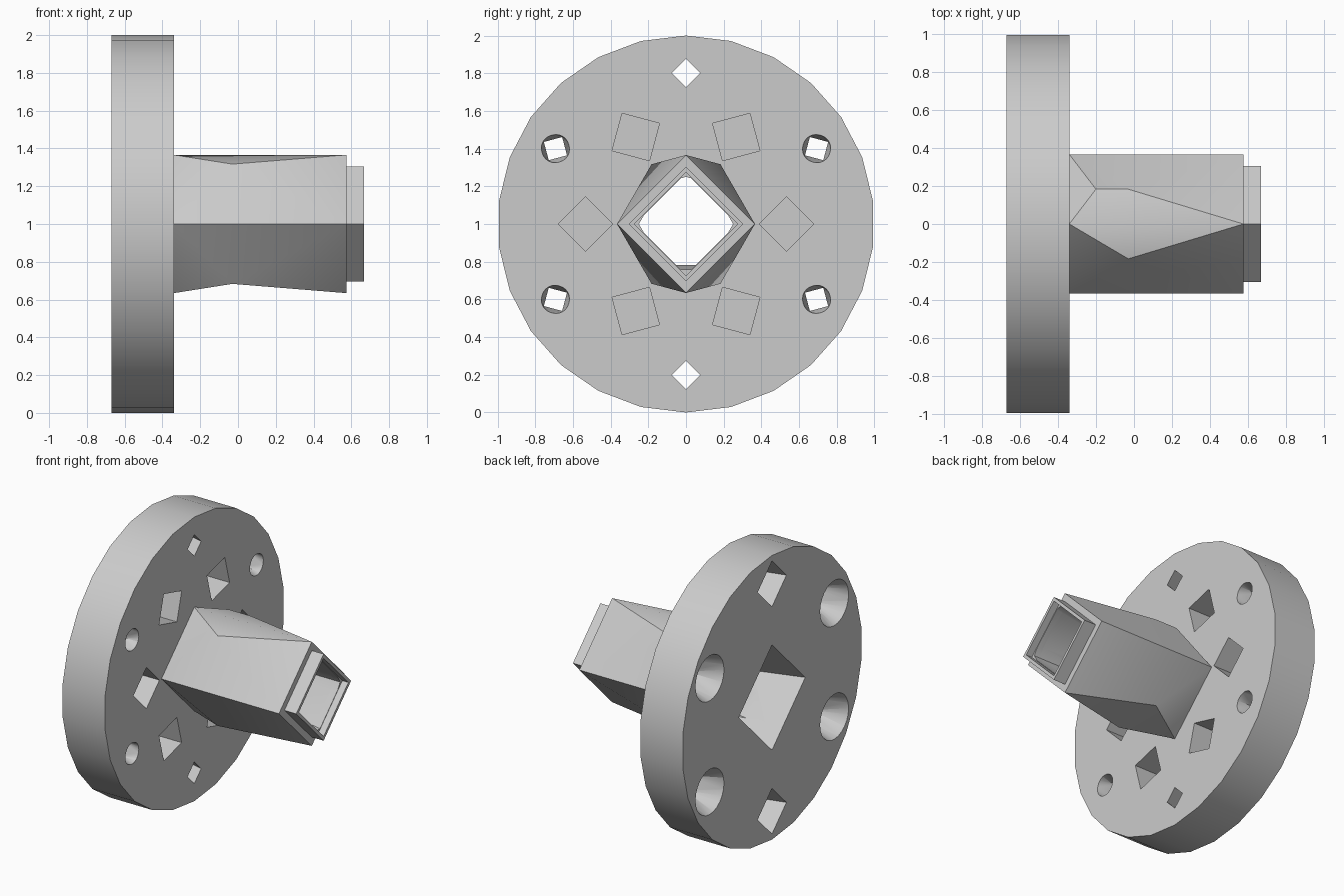
import bpy, bmesh
from math import sin, cos, radians, pi

cube = bpy.data.objects.get("Cube")
if cube:
    bpy.data.objects.remove(cube, do_unlink=True)

grey = bpy.data.materials.new("light grey")
grey.use_nodes = True
colour = (0.6, 0.6, 0.6, 1)
grey.diffuse_color = colour
grey.node_tree.nodes["Principled BSDF"].inputs["Base Color"].default_value = colour

MID = 1.0               # height of the main axis, which runs along x
BACK, FACE = -0.67, -0.34   # the two sides of the flange


def finish(name, bm):
    bmesh.ops.recalc_face_normals(bm, faces=bm.faces)
    mesh = bpy.data.meshes.new(name)
    bm.to_mesh(mesh)
    bm.free()
    mesh.materials.append(grey)
    obj = bpy.data.objects.new(name, mesh)
    bpy.context.collection.objects.link(obj)
    return obj


def ring(x, r, n, angle, cy=0, cz=MID):
    return [(x, cy + r * cos(angle + 2 * pi * i / n), cz + r * sin(angle + 2 * pi * i / n))
            for i in range(n)]


def loft(name, start, end):
    """Solid between two convex rings, which may differ in side count."""
    bm = bmesh.new()
    if len(start) == len(end):
        a = [bm.verts.new(p) for p in start]
        b = [bm.verts.new(p) for p in end]
        bm.faces.new(a)
        bm.faces.new(b)
        for i in range(len(a)):
            j = (i + 1) % len(a)
            bm.faces.new((a[i], a[j], b[j], b[i]))
    else:
        verts = [bm.verts.new(p) for p in start + end]
        bmesh.ops.convex_hull(bm, input=verts)
    return finish(name, bm)


def square_to_hex(name, x0, x1, r):
    """Square at both ends, swelling to a hexagon between them."""
    bm = bmesh.new()
    a = [bm.verts.new(p) for p in ring(x0, r, 4, 0)]   # +y, top, -y, bottom
    b = [bm.verts.new(p) for p in ring(x1, r, 4, 0)]
    corner = {}
    for sy in (1, -1):
        for sz in (1, -1):
            side, end = (0 if sy > 0 else 2), (1 if sz > 0 else 3)
            y, z = sy * r / 2, MID + sz * r * sin(pi / 3)
            p = q = bm.verts.new((-0.03, y, z))
            if sy > 0 and sz > 0:
                q = bm.verts.new((-0.2, y, z))
                bm.faces.new((a[side], q, p))
                bm.faces.new((a[end], q, p))
            bm.faces.new((a[end], a[side], q))
            bm.faces.new((a[side], b[side], p))
            bm.faces.new((b[side], b[end], p))
            if sz > 0:
                bm.faces.new((a[end], p, b[end]))
            corner[sy, sz] = p
    low = (corner[1, -1], corner[-1, -1])
    bm.faces.new((a[3],) + low)
    bm.faces.new((b[3],) + low)
    bm.faces.new(a)
    bm.faces.new(b)
    return finish(name, bm)


def cut(obj, cutters):
    for c in cutters:
        c.hide_render = True
        mod = obj.modifiers.new("cut", "BOOLEAN")
        mod.operation = "DIFFERENCE"
        mod.solver = "EXACT"
        mod.object = c
        bpy.ops.object.select_all(action="DESELECT")
        bpy.context.view_layer.objects.active = obj
        obj.select_set(True)
        bpy.ops.object.modifier_apply(modifier=mod.name)


# Main solids
flange = loft("flange", ring(BACK, 1, 26, pi / 2), ring(FACE, 1, 26, pi / 2))
hub = square_to_hex("hub", FACE, 0.575, 0.366)
collar = loft("collar", ring(0.57, 0.305, 4, 0), ring(0.667, 0.305, 4, 0))

# Central bore: wide at the back, stepped at the tip
bore = square_to_hex("bore_cutter", -0.8, 0.8, 0.25)
flare = loft("flare_cutter", ring(BACK - 0.01, 0.373, 4, 0), ring(-0.3, 0.255, 4, 0))
step = loft("step_cutter", ring(0.62, 0.275, 4, 0), ring(0.7, 0.275, 4, 0))

# Bolt holes around the rim, countersunk at the back
holes = []
for k in range(6):
    t = radians(30 + 60 * k)
    at = (0.8 * cos(t), MID + 0.8 * sin(t))
    if k in (1, 4):
        holes.append(loft("hole_cutter", ring(BACK - 0.01, 0.163, 4, t, *at),
                          ring(FACE + 0.01, 0.073, 4, t, *at)))
    else:
        holes.append(loft("hole_cutter", ring(-0.7, 0.071, 4, t, *at),
                          ring(-0.3, 0.071, 4, t, *at)))
        holes.append(loft("sink_cutter", ring(BACK - 0.01, 0.163, 24, t, *at),
                          ring(-0.45, 0.069, 4, t, *at)))
        holes.append(loft("mouth_cutter", ring(FACE + 0.01, 0.076, 24, t, *at),
                          ring(-0.46, 0.068, 4, t, *at)))

# Blind square pockets in the hub side
for k in range(6):
    t = radians(60 * k)
    at = (0.533 * cos(t), MID + 0.533 * sin(t))
    holes.append(loft("pocket_cutter", ring(-0.56, 0.145, 4, t, *at),
                      ring(-0.3, 0.145, 4, t, *at)))

cut(flange, [flare, bore] + holes)
cut(hub, [flare, bore])
cut(collar, [bore, step])

for c in [bore, flare, step] + holes:
    bpy.data.objects.remove(c, do_unlink=True)

# Smooth shading with sharp edges kept
bpy.ops.object.select_all(action="DESELECT")
for obj in (flange, hub, collar):
    obj.select_set(True)
bpy.context.view_layer.objects.active = flange
bpy.ops.object.shade_smooth_by_angle(angle=radians(31))
